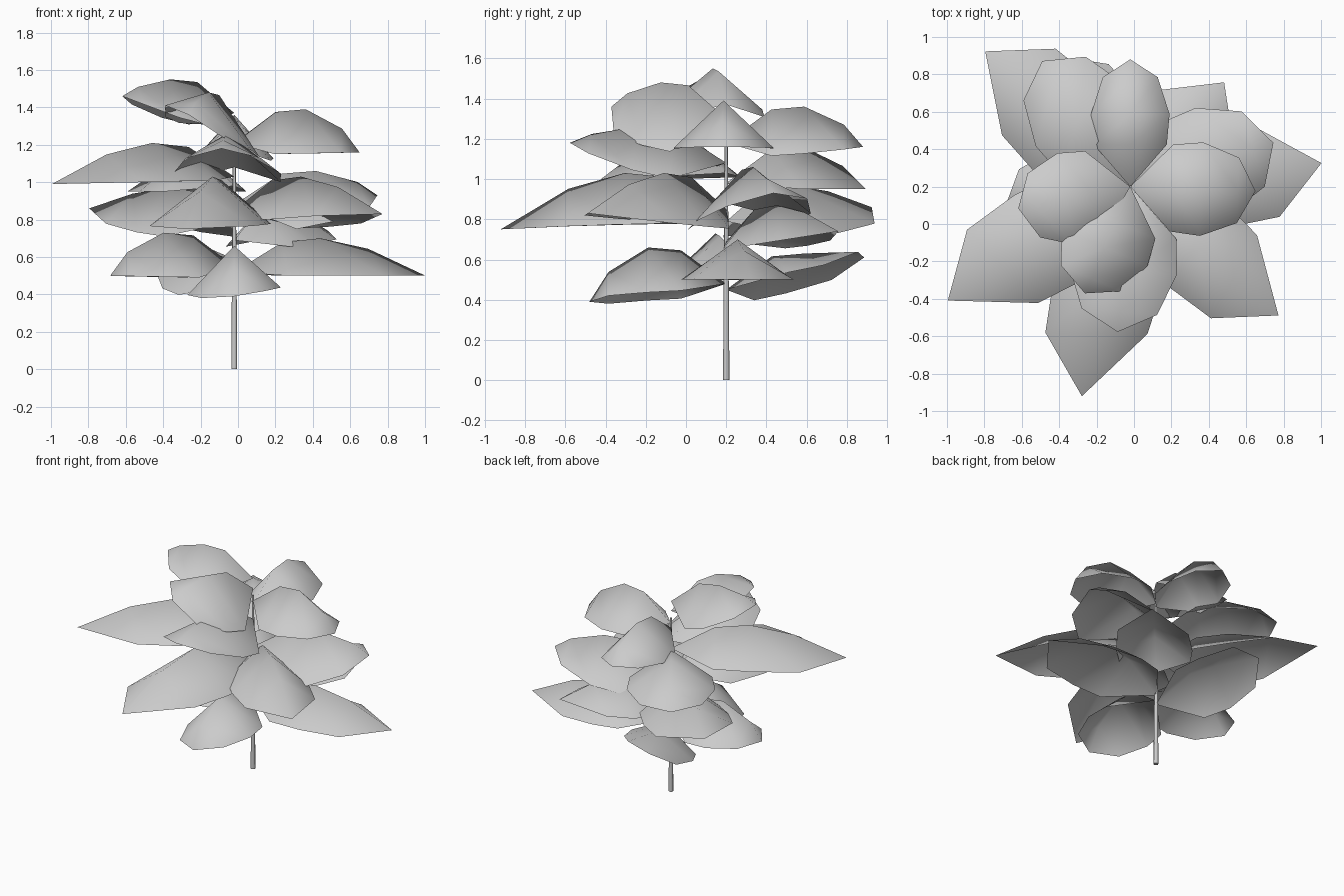
import bpy
import bmesh
from math import cos, sin, radians
from mathutils import Vector

cube = bpy.data.objects.get("Cube")
if cube:
    bpy.data.objects.remove(cube, do_unlink=True)

grey = bpy.data.materials.new("plain_grey")
grey.use_nodes = True
colour = (0.6, 0.6, 0.6, 1)
grey.diffuse_color = colour
grey.node_tree.nodes["Principled BSDF"].inputs["Base Color"].default_value = colour

STEM = Vector((-0.02, 0.2, 0))

# Leaf outlines: distance along the rib, relative width, rib rise, side skew
BLUNT = [(.33, .93, .92, 0), (.57, 1, 1, 0), (.86, .7, .55, 0)]
POINTED = [(.25, .92, .88, 0), (.45, 1, 1, .03), (.7, .92, .72, .05)]


def finish(bm, name):
    mesh = bpy.data.meshes.new(name)
    bm.to_mesh(mesh)
    bm.free()
    mesh.materials.append(grey)
    obj = bpy.data.objects.new(name, mesh)
    bpy.context.collection.objects.link(obj)
    for p in mesh.polygons:
        p.use_smooth = True
    return obj


def leaf(name, outline, heading, length, width, peak, tip, edge, roll=0):
    """Arched leaf folded along its rib; roll lifts the left edge."""
    bm = bmesh.new()
    out = Vector((cos(radians(heading)), sin(radians(heading)), 0))
    side = Vector((-out.y, out.x, 0))
    base = peak - 0.18

    def vert(s, w, z):
        return bm.verts.new(STEM + out * s * length + side * w * width + Vector((0, 0, z)))

    root = vert(0, 0, base)
    end = vert(1, 0, tip)
    rows = []
    for i, (s, w, rise, skew) in enumerate(outline):
        foot = base if i == 0 else tip
        rim = edge + (tip - edge) * s * s
        rows.append((vert(s - skew, w, rim + roll),
                     vert(s, 0, foot + (peak - foot) * rise),
                     vert(s + skew, -w, rim - roll)))
    for k in (0, 1):
        bm.faces.new((root, rows[0][k + 1], rows[0][k]))
        for a, b in zip(rows, rows[1:]):
            bm.faces.new((a[k], a[k + 1], b[k + 1], b[k]))
        bm.faces.new((rows[-1][k], rows[-1][k + 1], end))
    finish(bm, name)


# Top whorl
leaf("top_leaf_right", BLUNT, 191, .61, .25, 1.55, 1.46, 1.29)
leaf("top_leaf_front", BLUNT, 247, .62, .25, 1.48, 1.36, 1.21, -.09)
leaf("top_leaf_left", BLUNT, -2, .67, .25, 1.39, 1.16, 1.15)
leaf("top_leaf_back", BLUNT, 90, .68, .21, 1.36, 1.16, 1.11)

# Upper whorl
leaf("upper_leaf_front", BLUNT, 265, .78, .29, 1.26, 1.18, .98)
leaf("upper_leaf_right", POINTED, 212, 1.15, .29, 1.21, .99, 1.01)
leaf("upper_leaf_back", BLUNT, 125, .82, .29, 1.16, .95, .95)
leaf("upper_leaf_left", BLUNT, 17, .8, .3, 1.06, .93, .75, .02)

# Middle whorl
leaf("middle_leaf_left", POINTED, -41, 1.05, .27, 1.03, .83, .77, -.02)
leaf("middle_leaf_front", POINTED, 257, 1.15, .29, 1.03, .75, .78)
leaf("middle_leaf_right", POINTED, 137, 1.06, .29, .97, .86, .7)
leaf("middle_leaf_back", POINTED, 48, .75, .25, .87, .74, .65)

# Lowest whorl
leaf("low_leaf_left", POINTED, 7, 1.03, .28, .7, .5, .5)
leaf("low_leaf_right", BLUNT, 188, .67, .25, .73, .5, .49)
leaf("low_leaf_front", BLUNT, 270, .68, .25, .66, .39, .43, .02)
leaf("low_leaf_back", BLUNT, 114, .75, .23, .63, .61, .45, -.07)

# Thin tapering stem
bm = bmesh.new()
bmesh.ops.create_cone(bm, cap_ends=True, segments=8, radius1=.016, radius2=.007, depth=1.25)
bmesh.ops.translate(bm, verts=bm.verts, vec=STEM + Vector((0, 0, .625)))
bpy.context.view_layer.objects.active = stem = finish(bm, "stem")
stem.select_set(True)
bpy.ops.object.shade_smooth_by_angle(angle=radians(50))
